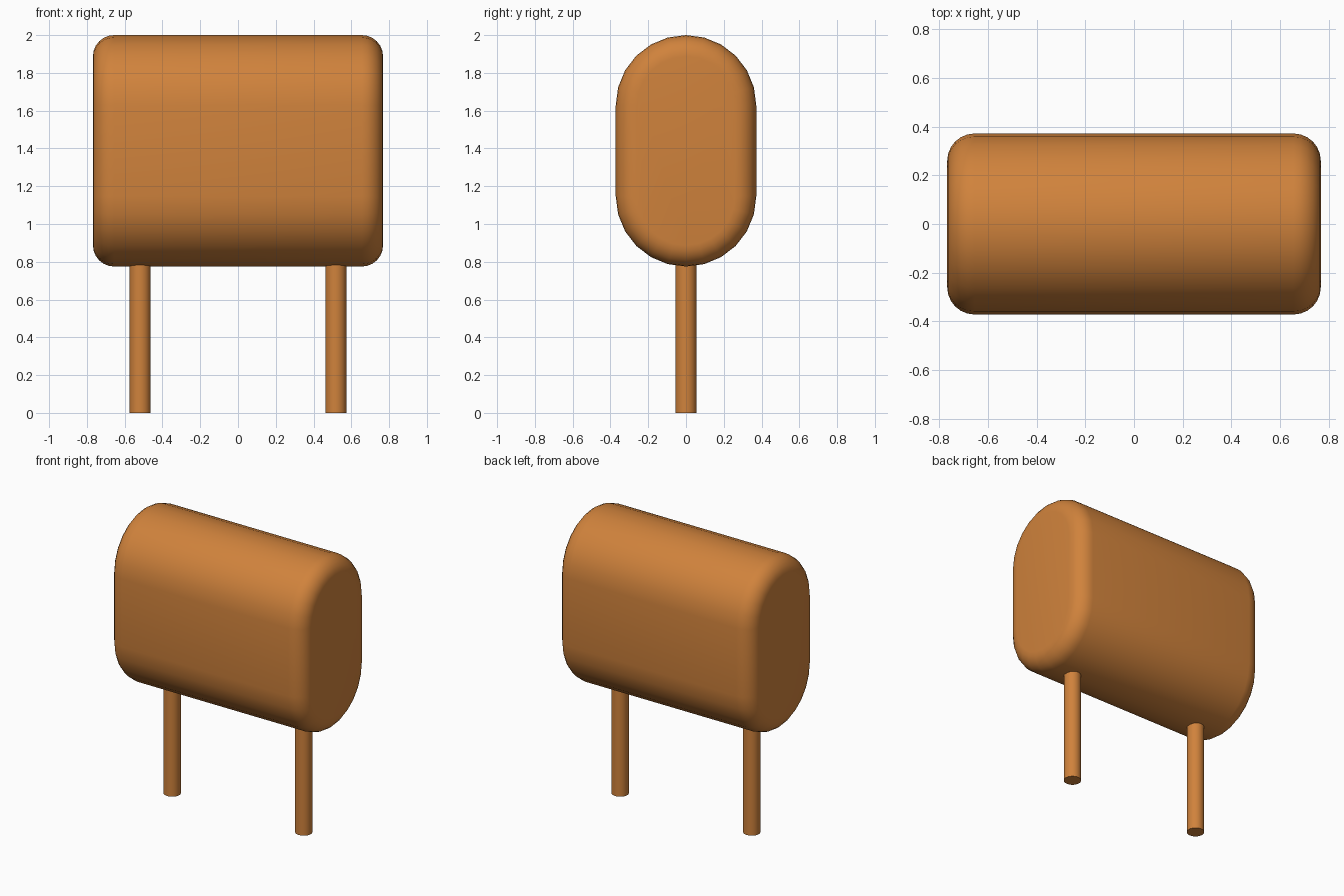
import bpy, bmesh, math

if "Cube" in bpy.data.objects:
    bpy.data.objects.remove(bpy.data.objects["Cube"])

# Single orange-brown material
mat = bpy.data.materials.new("warm_orange")
mat.use_nodes = True
colour = (0.63, 0.225, 0.045, 1.0)
mat.diffuse_color = colour
mat.node_tree.nodes["Principled BSDF"].inputs["Base Color"].default_value = colour

HALF_LENGTH, RADIUS, FILLET = 0.768, 0.372, 0.112
LOW, HIGH = 0.775 + RADIUS, 2.0 - RADIUS   # centres of the two end arcs
ARC_STEPS, FILLET_STEPS = 12, 6


def smooth(obj):
    bpy.ops.object.select_all(action='DESELECT')
    obj.select_set(True)
    bpy.context.view_layer.objects.active = obj
    bpy.ops.object.shade_smooth_by_angle(angle=math.radians(35))


def capsule_ring(bm, x, r):
    """Upright stadium outline of radius r in the plane at x."""
    ring = []
    for centre, start in ((HIGH, 0.0), (LOW, math.pi)):
        for i in range(ARC_STEPS + 1):
            a = start + math.pi * i / ARC_STEPS
            ring.append(bm.verts.new((x, r * math.cos(a), centre + r * math.sin(a))))
    return ring


# Body: stadium outline lofted along x with rounded ends
bm = bmesh.new()
half = []
for i in range(FILLET_STEPS + 1):
    a = math.pi / 2 * i / FILLET_STEPS
    half.append((HALF_LENGTH - FILLET * (1 - math.sin(a)),
                 RADIUS - FILLET * (1 - math.cos(a))))
sections = [(-x, r) for x, r in reversed(half)] + half
rings = [capsule_ring(bm, x, r) for x, r in sections]
for a, b in zip(rings, rings[1:]):
    for i in range(len(a)):
        j = (i + 1) % len(a)
        bm.faces.new((a[i], a[j], b[j], b[i]))
bm.faces.new(rings[0])
bm.faces.new(rings[-1])
bmesh.ops.recalc_face_normals(bm, faces=bm.faces[:])
mesh = bpy.data.meshes.new("body")
bm.to_mesh(mesh)
bm.free()
mesh.materials.append(mat)
body = bpy.data.objects.new("body", mesh)
bpy.context.collection.objects.link(body)
smooth(body)

# Two round pins reaching slightly into the body
PIN_TOP = 0.82
for side, x in (("left", 0.518), ("right", -0.518)):
    bpy.ops.mesh.primitive_cylinder_add(vertices=24, radius=0.056, depth=PIN_TOP,
                                        location=(x, 0, PIN_TOP / 2))
    pin = bpy.context.object
    pin.name = side + "_pin"
    pin.data.materials.append(mat)
    smooth(pin)
